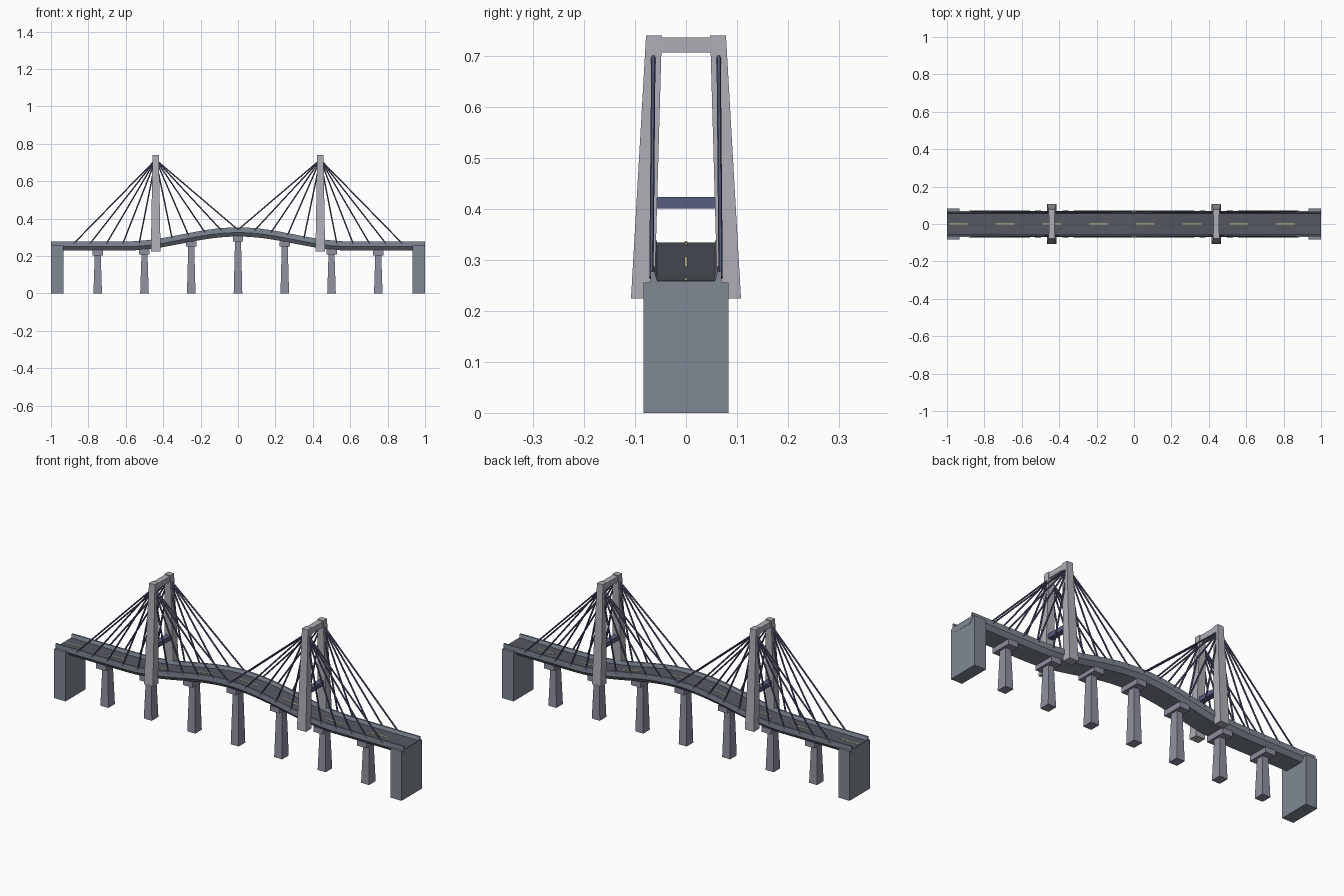
import bpy, bmesh, math
from mathutils import Vector

if "Cube" in bpy.data.objects:
    bpy.data.objects.remove(bpy.data.objects["Cube"])


def material(name, rgb):
    m = bpy.data.materials.new(name)
    m.diffuse_color = (*rgb, 1)
    m.use_nodes = True
    m.node_tree.nodes["Principled BSDF"].inputs["Base Color"].default_value = m.diffuse_color
    return m


CONCRETE = material("concrete", (0.42, 0.42, 0.46))
PIER = material("pier_stone", (0.27, 0.28, 0.35))
SLATE = material("slate", (0.22, 0.25, 0.30))
ASPHALT = material("asphalt", (0.09, 0.10, 0.12))
NAVY = material("navy_steel", (0.10, 0.11, 0.22))
YELLOW = material("lane_yellow", (0.65, 0.60, 0.35))


def rise(x):
    """Height of the hump in the middle of the deck."""
    return 0.0375 * (1 + math.cos(math.pi * x / 0.6)) if abs(x) < 0.6 else 0.0


def finish(name, bm, mat):
    bmesh.ops.recalc_face_normals(bm, faces=bm.faces)
    me = bpy.data.meshes.new(name)
    bm.to_mesh(me)
    bm.free()
    me.materials.append(mat)
    ob = bpy.data.objects.new(name, me)
    bpy.context.collection.objects.link(ob)
    return ob


def loft(name, rings, mat):
    """Closed solid through a list of rings of equal length."""
    bm = bmesh.new()
    vs = [[bm.verts.new(p) for p in r] for r in rings]
    n = len(rings[0])
    for a, b in zip(vs, vs[1:]):
        for i in range(n):
            bm.faces.new((a[i], a[(i + 1) % n], b[(i + 1) % n], b[i]))
    bm.faces.new(vs[0])
    bm.faces.new(vs[-1])
    return finish(name, bm, mat)


def sweep(name, section, x0, x1, steps, mat):
    """Run a (y, z) section along the deck curve."""
    xs = [x0 + (x1 - x0) * i / steps for i in range(steps + 1)]
    return loft(name, [[(x, y, z + rise(x)) for y, z in section] for x in xs], mat)


def rect(cx, cy, z, hx, hy):
    return [(cx - hx, cy - hy, z), (cx + hx, cy - hy, z), (cx + hx, cy + hy, z), (cx - hx, cy + hy, z)]


def box(name, cx, cy, z0, z1, hx, hy, mat):
    return loft(name, [rect(cx, cy, z0, hx, hy), rect(cx, cy, z1, hx, hy)], mat)


def rod(name, a, b, r, mat, sides=6):
    a, b = Vector(a), Vector(b)
    q = (b - a).to_track_quat('Z', 'Y')
    ring = [q @ Vector((r * math.cos(t), r * math.sin(t), 0))
            for t in (2 * math.pi * i / sides for i in range(sides))]
    return loft(name, [[a + p for p in ring], [b + p for p in ring]], mat)


# Deck girder, road surface and side barriers
sweep("deck_girder", [(-0.052, 0.229), (0.052, 0.229), (0.07, 0.25), (0.07, 0.257),
                      (-0.07, 0.257), (-0.07, 0.25)], -1, 1, 50, SLATE)
sweep("road_surface", [(-0.057, 0.255), (0.057, 0.255), (0.057, 0.260), (-0.057, 0.260)], -1, 1, 50, ASPHALT)
for s in (-1, 1):
    sweep("barrier", [(s * 0.07, 0.256), (s * 0.07, 0.278), (s * 0.062, 0.278), (s * 0.056, 0.256)],
          -1, 1, 50, SLATE)

# Centre line dashes
for k in range(8):
    x = -0.99 + 0.25 * k
    sweep("lane_dash", [(-0.003, 0.259), (0.003, 0.259), (0.003, 0.2615), (-0.003, 0.2615)],
          x, x + 0.1, 4, YELLOW)

# Piers with caps
for k in range(-3, 4):
    x = 0.25 * k
    top = 0.231 + rise(x)
    loft("pier_shaft", [rect(x, 0, 0, 0.023, 0.027), rect(x, 0, top - 0.025, 0.016, 0.020)], PIER)
    box("pier_cap", x, 0, top - 0.028, top, 0.028, 0.055, PIER)

for s in (-1, 1):
    # Abutments
    box("abutment", s * 0.9665, 0, 0, 0.256, 0.0325, 0.083, SLATE)

    # Pylon legs and cross beams
    px = s * 0.44
    for t in (-1, 1):
        loft("pylon_leg", [rect(px, t * 0.085, 0.225, 0.026, 0.023),
                           rect(px, t * 0.063, 0.741, 0.017, 0.0155)], CONCRETE)
    box("pylon_top_beam", px, 0, 0.708, 0.737, 0.015, 0.06, CONCRETE)
    box("pylon_cross_beam", px, 0, 0.401, 0.424, 0.014, 0.064, NAVY)

    # Fan of stay cables
    for t in (-1, 1):
        for k in range(1, 6):
            for d in (-1, 1):
                ax = px + d * 0.088 * k
                rod("stay_cable", (px, t * 0.064, 0.715),
                    (ax, t * 0.068, 0.265 + rise(ax)), 0.0042, NAVY)
